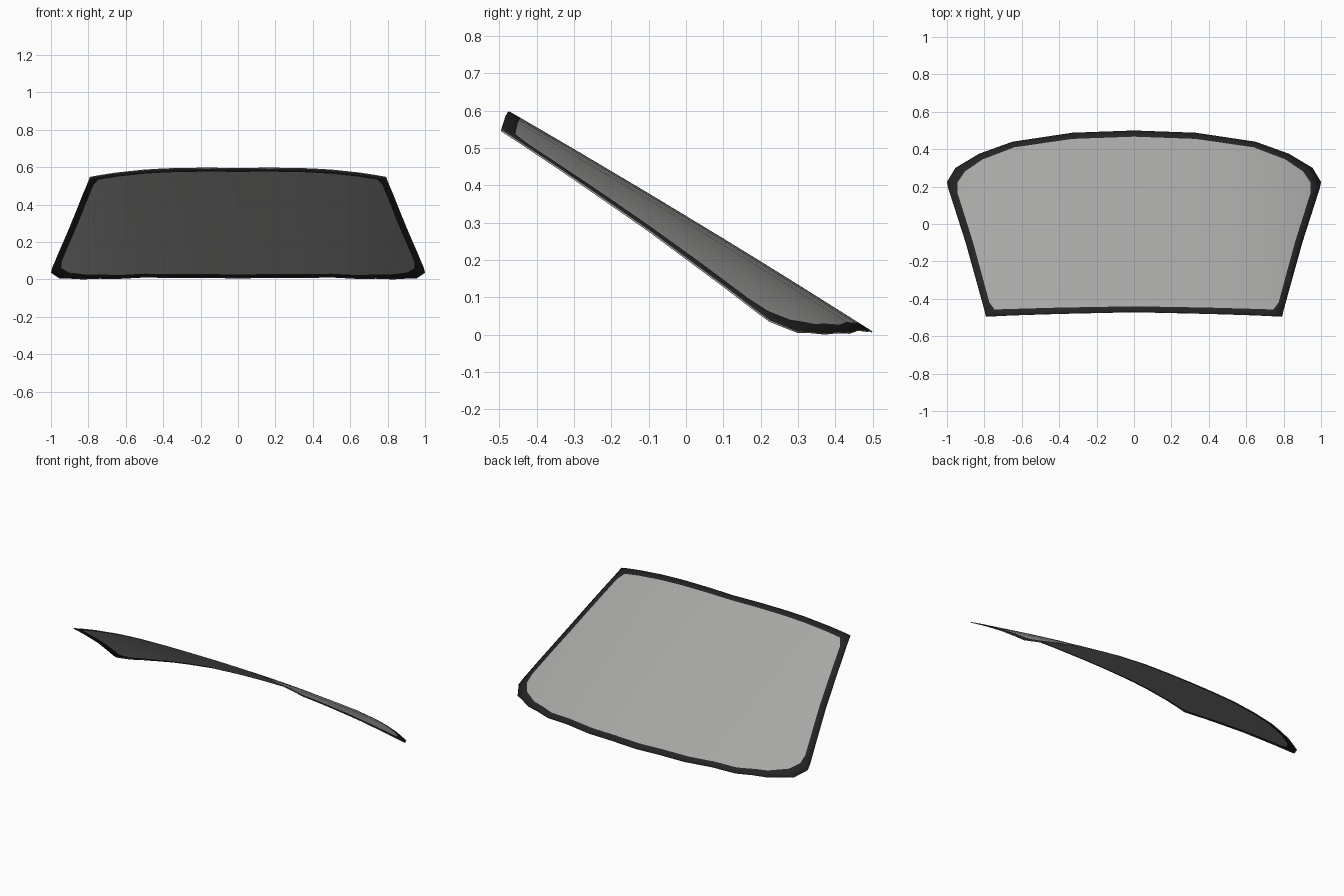
import bpy, bmesh
from mathutils import Vector

if "Cube" in bpy.data.objects:
    bpy.data.objects.remove(bpy.data.objects["Cube"])


def material(name, rgb):
    m = bpy.data.materials.new(name)
    m.diffuse_color = (*rgb, 1)
    m.use_nodes = True
    m.node_tree.nodes["Principled BSDF"].inputs["Base Color"].default_value = m.diffuse_color
    return m


# Plan outlines of the right half, front centre round to back centre
OUTER = [(0, -.47), (.4, -.479), (.65, -.487), (.792, -.494), (.80, -.46), (.90, -.1), (.993, .19),
         (1, .225), (.955, .30), (.83, .375), (.65, .44), (.33, .488), (0, .5)]
INNER = [(0, -.44), (.4, -.447), (.65, -.454), (.745, -.457), (.773, -.42), (.86, -.1), (.945, .17),
         (.945, .22), (.905, .28), (.81, .345), (.64, .41), (.33, .455), (0, .467)]


def height(x, y):
    """Raked pane, drooping towards both sides."""
    droop = .137 + .026 * y
    return .318 - .605 * y - .03 * y * y - droop * abs(x) ** 3


def full_loop(half):
    return half + [(-x, y) for x, y in reversed(half[1:-1])]


bm = bmesh.new()
outer = [bm.verts.new((x, y, 0)) for x, y in full_loop(OUTER)]
inner = [bm.verts.new((x, y, 0)) for x, y in full_loop(INNER)]

# Dark border strip and glass centre
n = len(outer)
for i in range(n):
    j = (i + 1) % n
    bm.faces.new((outer[i], outer[j], inner[j], inner[i])).material_index = 0
bm.faces.new(inner).material_index = 1


# Cut into a grid so that the pane can bend
def cut(co, no):
    bmesh.ops.bisect_plane(bm, geom=bm.verts[:] + bm.edges[:] + bm.faces[:],
                           plane_co=Vector(co), plane_no=Vector(no), dist=1e-5)


for x in (0, .17, .33, .5, .65, .74, .83, .9):
    for s in ((1, -1) if x else (1,)):
        cut((s * x, 0, 0), (1, 0, 0))
for y in (-.3, -.1, .1, .2, .3):
    cut((0, y, 0), (0, 1, 0))
for v in bm.verts:
    v.co.z = height(v.co.x, v.co.y)
bmesh.ops.triangulate(bm, faces=bm.faces[:])
bmesh.ops.recalc_face_normals(bm, faces=bm.faces[:])
if sum(f.normal.z for f in bm.faces) < 0:
    bmesh.ops.reverse_faces(bm, faces=bm.faces[:])

me = bpy.data.meshes.new("windscreen")
bm.to_mesh(me)
bm.free()
me.materials.append(material("border black", (.018, .018, .018)))
me.materials.append(material("glass grey", (.38, .385, .37)))
ob = bpy.data.objects.new("windscreen", me)
bpy.context.collection.objects.link(ob)

# Thin pane with a bare glass edge
sol = ob.modifiers.new("thickness", 'SOLIDIFY')
sol.thickness = .004
sol.offset = -1
sol.material_offset_rim = 1

bpy.context.view_layer.objects.active = ob
ob.select_set(True)
bpy.ops.object.shade_smooth_by_angle(angle=.6)
